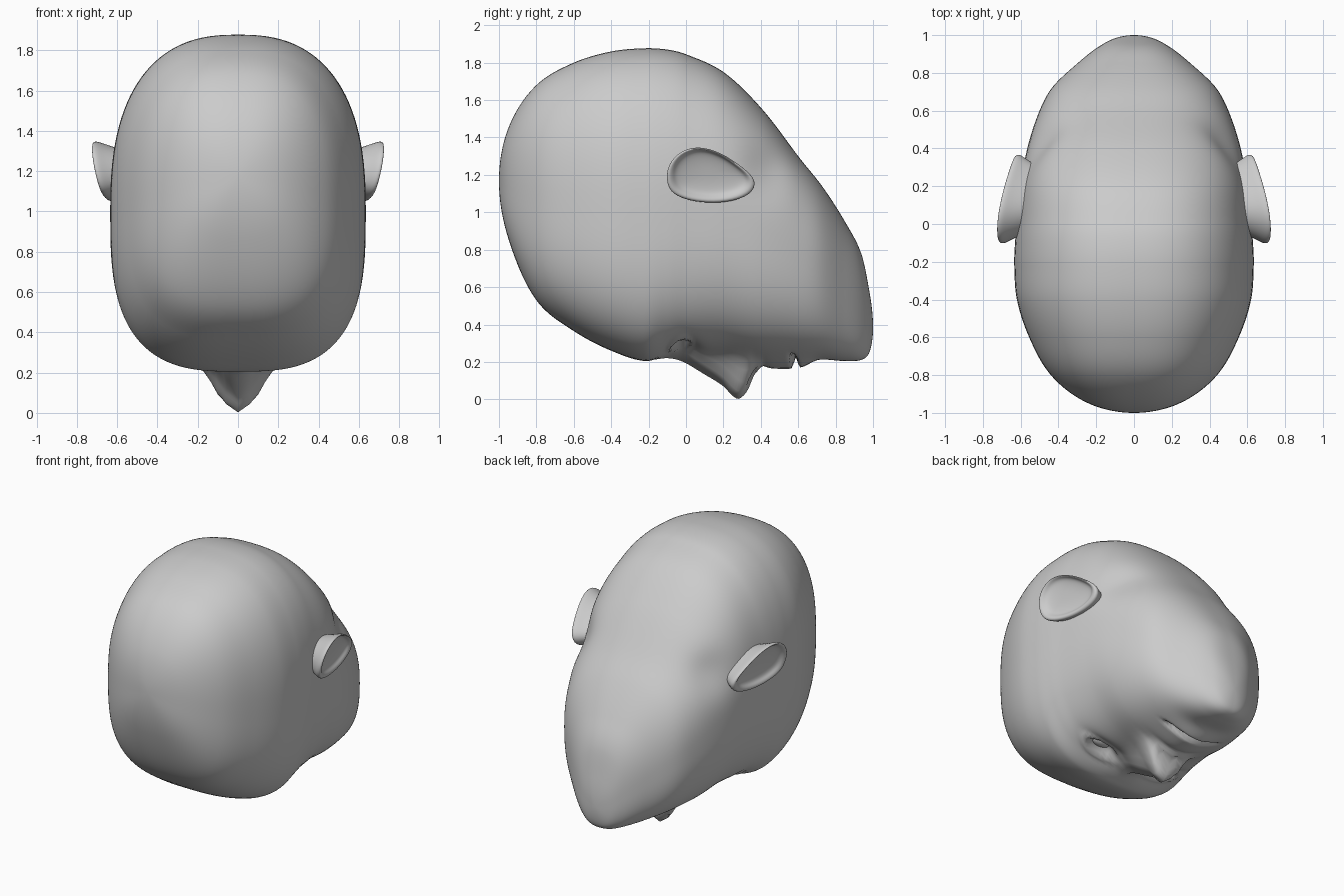
import bpy, bmesh, math
from math import exp, sin, cos, pi

if "Cube" in bpy.data.objects:
    bpy.data.objects.remove(bpy.data.objects["Cube"], do_unlink=True)

clay = bpy.data.materials.new("grey clay")
clay.use_nodes = True
GREY = (0.6, 0.6, 0.6, 1)
clay.diffuse_color = GREY
clay.node_tree.nodes["Principled BSDF"].inputs["Base Color"].default_value = GREY


def interp(keys, x, col):
    """Smooth curve through the key rows, first column against col."""
    n = len(keys)
    i = 0
    while i < n - 2 and x > keys[i + 1][0]:
        i += 1

    def slope(k):
        a, b = keys[max(k - 1, 0)], keys[min(k + 1, n - 1)]
        return (b[col] - a[col]) / (b[0] - a[0])
    a, b = keys[i], keys[i + 1]
    d = b[0] - a[0]
    u = min(max((x - a[0]) / d, 0), 1)
    return ((2*u**3 - 3*u*u + 1) * a[col] + (u**3 - 2*u*u + u) * d * slope(i)
            + (3*u*u - 2*u**3) * b[col] + (u**3 - u*u) * d * slope(i + 1))


def bump(x, y, cx, cy, sx, sy):
    return exp(-((x - cx) / sx) ** 2 - ((y - cy) / sy) ** 2)


def finish(bm, name, levels=0):
    bmesh.ops.recalc_face_normals(bm, faces=bm.faces)
    me = bpy.data.meshes.new(name)
    bm.to_mesh(me)
    bm.free()
    me.materials.append(clay)
    me.shade_smooth()
    ob = bpy.data.objects.new(name, me)
    bpy.context.collection.objects.link(ob)
    if levels:
        m = ob.modifiers.new("smooth", "SUBSURF")
        m.levels = m.render_levels = levels


def bridge(bm, a, b):
    n = len(a)
    for i in range(n):
        bm.faces.new((a[i], a[(i + 1) % n], b[(i + 1) % n], b[i]))


def fan(bm, ring, co):
    c = bm.verts.new(co)
    for i in range(len(ring)):
        bm.faces.new((ring[i], ring[(i + 1) % len(ring)], c))


# Head sections: y, top z, bottom z, half width, z of widest point
SECTIONS = [
    (-1, 1.17, 1.17, 0, 1.17), (-.95, 1.45, .86, .24, 1.13), (-.8, 1.68, .53, .44, 1.08),
    (-.6, 1.80, .365, .555, 1.04), (-.4, 1.86, .26, .62, 1.02), (-.22, 1.877, .205, .634, 1.0),
    (-.1, 1.87, .235, .63, 1.0), (0, 1.845, .25, .62, 1.0), (.2, 1.75, .25, .6, .96),
    (.4, 1.56, .225, .565, .86), (.6, 1.3, .22, .5, .76), (.72, 1.15, .215, .435, .7),
    (.85, .95, .205, .3, .58), (.94, .77, .212, .185, .48), (.98, .58, .25, .11, .42),
    (1, .38, .38, 0, .38)]
KEYS = [(math.acos(-r[0]),) + r[1:] for r in SECTIONS]
# Nose: y, height, half width
NOSE = [(-.17, 0, .07), (-.08, .022, .07), (.0, .06, .08), (.1, .12, .095), (.2, .18, .115),
        (.25, .227, .125), (.285, .236, .13), (.33, .18, .135), (.365, .08, .135), (.41, 0, .135)]


def face_relief(x, y):
    """Vertical offset of the downward face: nose, eyes and mouth."""
    x = abs(x)
    dz = 0
    if NOSE[0][0] < y < NOSE[-1][0]:
        dz -= max(interp(NOSE, y, 1), 0) * exp(-(x / interp(NOSE, y, 2)) ** 2)
    dz -= .03 * bump(x, y, .1, .325, .04, .045)        # nostril wings
    dz += .05 * bump(x, y, .055, .35, .025, .02)       # nostrils
    dz -= .058 * exp(-(x / .17) ** 2 - ((y - .52) / .15) ** 4)  # muzzle
    dz += .075 * bump(x, y, .23, -.02, .13, .07)       # eye sockets
    ring = math.hypot((x - .25) / .115, (y + .03) / .05)
    dz -= .02 * exp(-((ring - 1.15) / .25) ** 2)       # eyelids
    fade = 1 / (1 + exp((x - .2) / .015))
    line = .587 - .5 * x * x
    dz += .06 * fade * exp(-((y - line) / .013) ** 2)  # mouth line
    return dz


# Head
RINGS, SIDES = 220, 120
bm = bmesh.new()
prev = None
for i in range(1, RINGS):
    t = pi * i / RINGS
    y = -cos(t)
    top, bot, half, mid = (interp(KEYS, t, c) for c in (1, 2, 3, 4))
    # boxier temples at the front, rounder cheeks towards the chin
    lower = 2.5 + .5 / (1 + exp((y - .1) / .1))
    ring = []
    for k in range(SIDES):
        a = 2 * pi * k / SIDES
        c, s = cos(a), sin(a)
        p = 2 / (2.5 if s > 0 else lower)
        x = half * math.copysign(abs(c) ** p, c)
        z = mid + (top - mid if s > 0 else bot - mid) * abs(s) ** p
        if s < 0:
            z += face_relief(x, y) * min(1, -s * 2)
        x *= 1 - .09 * bump(y, z, .46, 1.24, .14, .14)  # groove behind the jaw
        ring.append(bm.verts.new((x, y, z)))
    if prev:
        bridge(bm, prev, ring)
    else:
        fan(bm, ring, (0, -1, KEYS[0][4]))
    prev = ring
fan(bm, prev, (0, 1, KEYS[-1][4]))
finish(bm, "head")

# Ears: dished shells around a teardrop outline in (y, z)
OUTLINE = [(-.1, 1.12), (-.11, 1.23), (-.05, 1.32), (.06, 1.36), (.19, 1.32), (.3, 1.245),
           (.385, 1.17), (.35, 1.09), (.22, 1.05), (.08, 1.05), (-.03, 1.075)]
CY, CZ = .12, 1.19
# loops: outline scale, x offset from the tilted ear plane, upward shift
LOOPS = [(.75, -.12, 0), (.9, -.05, 0), (1, -.015, 0), (1, .005, 0), (.93, .012, .003),
         (.84, 0, .01), (.76, -.02, .015), (.4, -.03, .02)]
for side, label in ((1, "left"), (-1, "right")):
    bm = bmesh.new()
    prev = None
    for scale, off, lift in LOOPS:
        ring = []
        for y, z in OUTLINE:
            y, z = CY + (y - CY) * scale, CZ + (z - CZ) * scale + lift
            x = .665 - .16 * (y - CY) + .22 * (z - CZ) + off
            ring.append(bm.verts.new((side * x, y, z)))
        if prev:
            bridge(bm, prev, ring)
        prev = ring
    fan(bm, prev, (side * .637, CY, CZ + .02))
    finish(bm, label + "_ear", 2)

    # Eyeball
    bm = bmesh.new()
    bmesh.ops.create_uvsphere(bm, u_segments=24, v_segments=16, radius=1)
    for v in bm.verts:
        v.co = (side * (.25 + v.co.x * .095), -.03 + v.co.y * .05, .37 + v.co.z * .055)
    finish(bm, label + "_eye")
